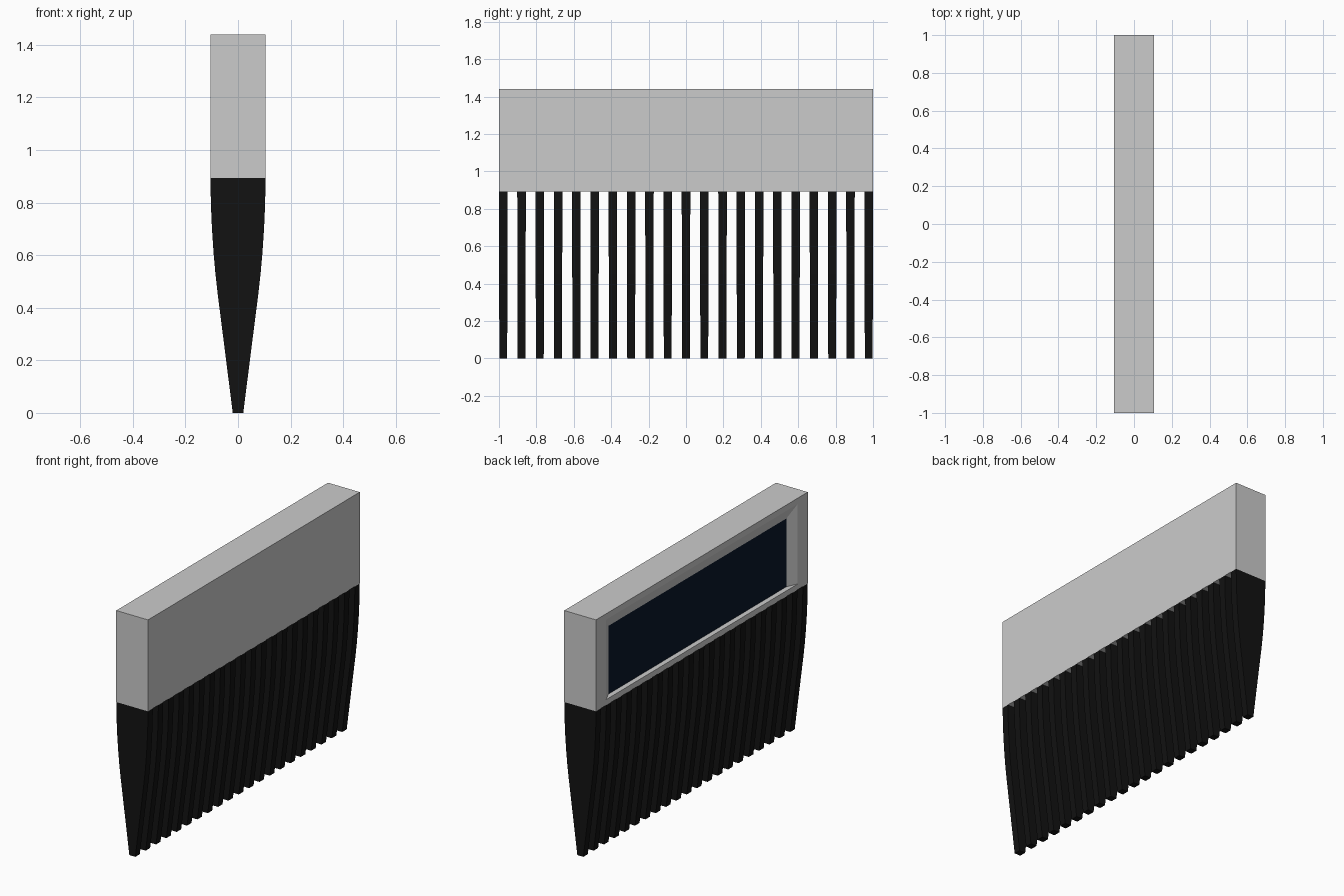
import bpy, bmesh

if "Cube" in bpy.data.objects:
    bpy.data.objects.remove(bpy.data.objects["Cube"])

def material(name, rgb):
    m = bpy.data.materials.new(name)
    m.diffuse_color = (*rgb, 1)
    m.use_nodes = True
    m.node_tree.nodes["Principled BSDF"].inputs["Base Color"].default_value = m.diffuse_color
    return m

def finish(name, bm, mat=None):
    me = bpy.data.meshes.new(name)
    bmesh.ops.recalc_face_normals(bm, faces=bm.faces)
    bm.to_mesh(me)
    bm.free()
    ob = bpy.data.objects.new(name, me)
    bpy.context.collection.objects.link(ob)
    if mat:
        me.materials.append(mat)
    return ob

black = material("black_teeth", (0.006, 0.006, 0.006))
navy = material("navy_panel", (0.003, 0.008, 0.022))

HX, Z0, Z1, DEPTH = 0.105, 0.893, 1.44, 0.03

# Loop of four corners in the plane x
def loop(bm, x, hy, za, zb):
    return [bm.verts.new((x, y, z)) for y, z in ((-hy, za), (hy, za), (hy, zb), (-hy, zb))]

# Body: block with a framed recess on the -x side
bm = bmesh.new()
loops = [loop(bm, HX, 1, Z0, Z1),
         loop(bm, -HX, 1, Z0, Z1),
         loop(bm, -HX, 0.905, 0.927, 1.405),
         loop(bm, -HX + DEPTH, 0.84, 0.927, 1.335)]
bm.faces.new(loops[0])
for a, b in zip(loops, loops[1:]):
    for i in range(4):
        j = (i + 1) % 4
        bm.faces.new((a[i], a[j], b[j], b[i]))
finish("body", bm)

# Panel: dark floor of the recess
bm = bmesh.new()
bm.faces.new(list(reversed(loop(bm, -HX + DEPTH, 0.84, 0.927, 1.335))))
finish("recess_panel", bm, navy)

# Teeth: curved tapering profile (half width, height), slightly thinner at the tip
profile = [(0.020, 0), (0.049, 0.23), (0.077, 0.45), (0.086, 0.53), (0.093, 0.61),
           (0.099, 0.70), (0.103, 0.79), (0.105, Z0)]
COUNT = 21
bm = bmesh.new()
for k in range(COUNT):
    yc = -0.977 + k * 1.954 / (COUNT - 1)
    rings = []
    for w, z in profile:
        t = 0.021 + 0.002 * z / Z0
        rings.append([bm.verts.new((x, yc + y, z))
                      for x, y in ((-w, -t), (w, -t), (w, t), (-w, t))])
    bm.faces.new(rings[0])
    bm.faces.new(rings[-1])
    for a, b in zip(rings, rings[1:]):
        for i in range(4):
            j = (i + 1) % 4
            bm.faces.new((a[i], a[j], b[j], b[i]))
finish("comb_teeth", bm, black)
